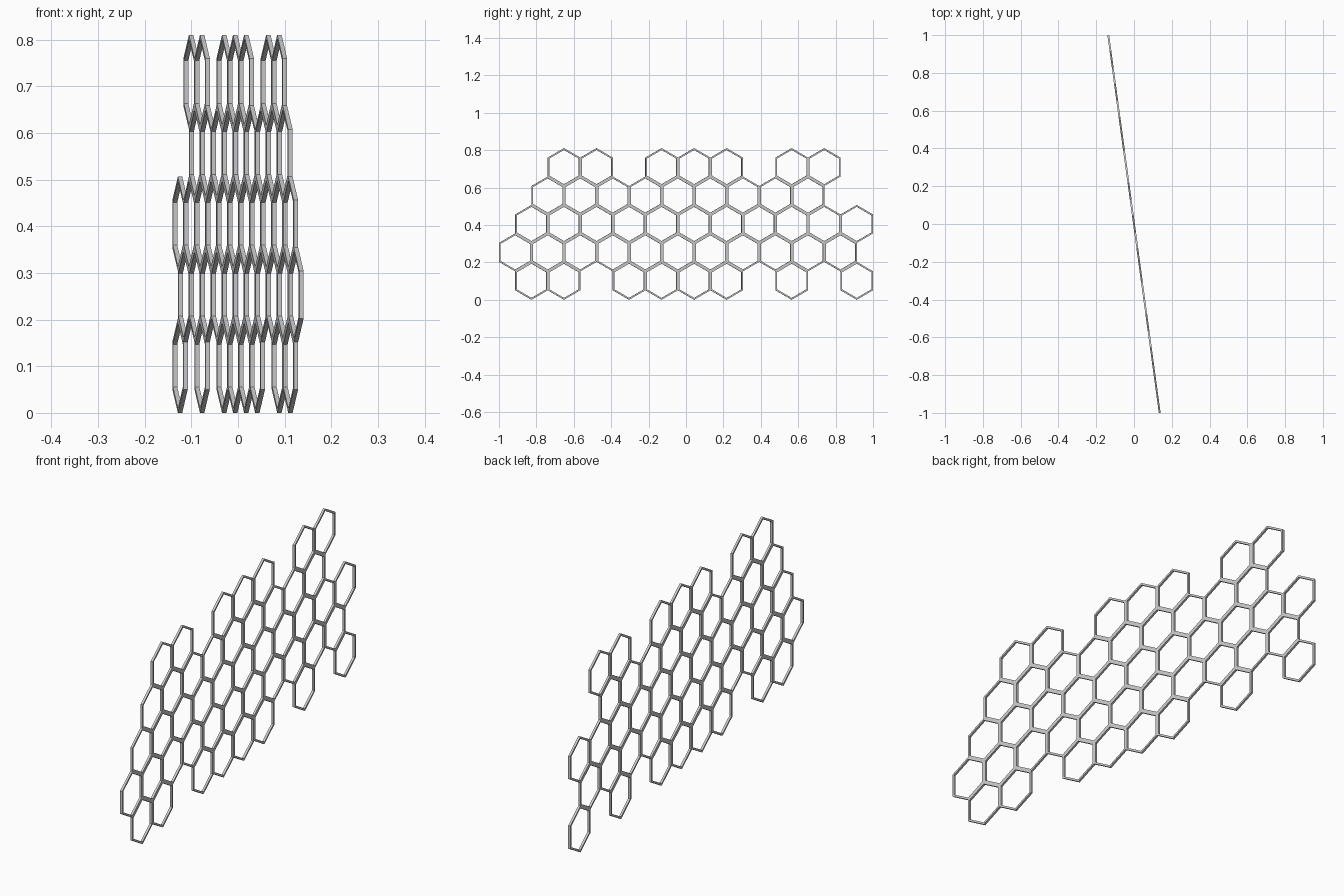
import bpy, bmesh, math
from mathutils import Vector

if "Cube" in bpy.data.objects:
    bpy.data.objects.remove(bpy.data.objects["Cube"])

W = 0.1755                 # hexagon width across flats
R = W / math.sqrt(3)       # corner radius, pointy top
WALL = 0.0085              # frame thickness in the panel plane
DEPTH = 0.0095             # frame depth across the panel
TILT = math.radians(7.75)  # panel rotation about z

# Rows from bottom to top: half-step offset and filled cells
ROWS = [
    (0.5, "xx.xxxx.x.x"),
    (0.0, "xxxxxxxxxxx"),
    (0.5, "xxxxxxxxxxx"),
    (0.0, ".xxxxxxxxx."),
    (0.5, ".xx.xxx.xx."),
]

along = Vector((-math.sin(TILT), math.cos(TILT), 0))
across = Vector((math.cos(TILT), math.sin(TILT), 0))
up = Vector((0, 0, 1))


def add_hex_frame(bm, s, z):
    """Hexagonal ring with a square section, centred at distance s, height z."""
    inner = R - WALL * 2 / math.sqrt(3)
    loops = []
    for k in range(6):
        a = math.pi / 2 + k * math.pi / 3
        loops.append([
            bm.verts.new(along * (s + r * math.cos(a)) + up * (z + r * math.sin(a)) + across * d)
            for r, d in ((R, DEPTH / 2), (R, -DEPTH / 2), (inner, -DEPTH / 2), (inner, DEPTH / 2))
        ])
    for k in range(6):
        p, q = loops[k], loops[(k + 1) % 6]
        for i in range(4):
            j = (i + 1) % 4
            bm.faces.new((p[i], p[j], q[j], q[i]))


# One object per honeycomb row
for row, (offset, cells) in enumerate(ROWS):
    bm = bmesh.new()
    for col, mark in enumerate(cells):
        if mark == "x":
            add_hex_frame(bm, (col + offset - 5.25) * W, R + row * 1.5 * R)
    bmesh.ops.recalc_face_normals(bm, faces=bm.faces[:])
    mesh = bpy.data.meshes.new(f"honeycomb_row_{row + 1}")
    bm.to_mesh(mesh)
    bm.free()
    obj = bpy.data.objects.new(f"honeycomb_row_{row + 1}", mesh)
    bpy.context.collection.objects.link(obj)
